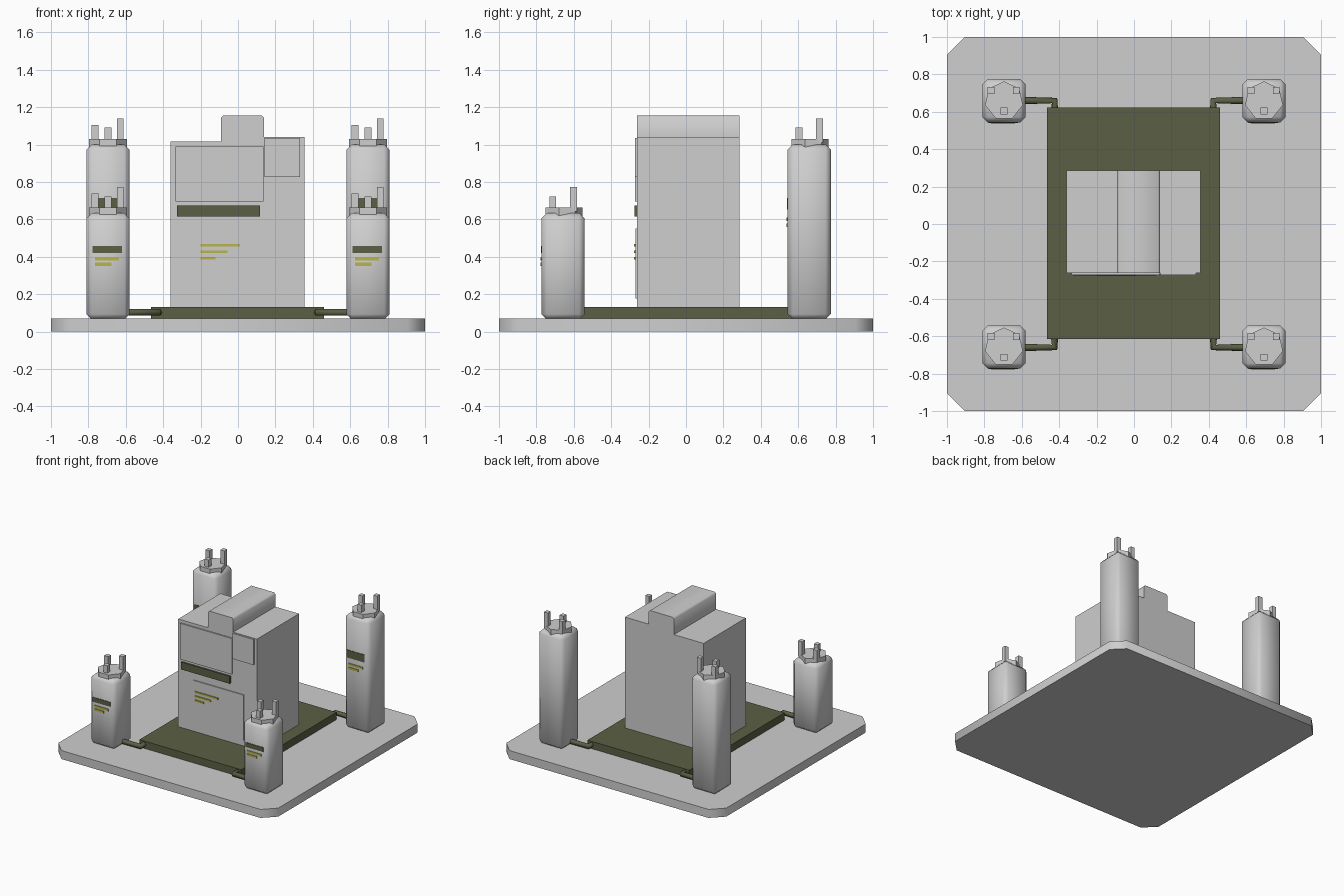
import bpy, bmesh, math

if "Cube" in bpy.data.objects:
    bpy.data.objects.remove(bpy.data.objects["Cube"])


def material(name, rgb):
    m = bpy.data.materials.new(name)
    m.diffuse_color = (*rgb, 1)
    m.use_nodes = True
    m.node_tree.nodes["Principled BSDF"].inputs["Base Color"].default_value = m.diffuse_color
    return m


GREY = material("light grey", (0.62, 0.62, 0.62))
OLIVE = material("olive green", (0.105, 0.115, 0.058))
YELLOW = material("mustard yellow", (0.48, 0.46, 0.075))


def finish(bm, name, mat, smooth_angle=None):
    bmesh.ops.recalc_face_normals(bm, faces=bm.faces)
    me = bpy.data.meshes.new(name)
    bm.to_mesh(me)
    bm.free()
    ob = bpy.data.objects.new(name, me)
    bpy.context.collection.objects.link(ob)
    me.materials.append(mat)
    if smooth_angle:
        bpy.ops.object.select_all(action='DESELECT')
        ob.select_set(True)
        bpy.context.view_layer.objects.active = ob
        bpy.ops.object.shade_smooth_by_angle(angle=math.radians(smooth_angle))
    return ob


def box(name, mat, x0, x1, y0, y1, z0, z1, bevel=0):
    bm = bmesh.new()
    bmesh.ops.create_cube(bm, size=1)
    for v in bm.verts:
        v.co = ((x0 + x1) / 2 + v.co.x * (x1 - x0),
                (y0 + y1) / 2 + v.co.y * (y1 - y0),
                (z0 + z1) / 2 + v.co.z * (z1 - z0))
    if bevel:
        bmesh.ops.bevel(bm, geom=bm.edges[:], offset=bevel, segments=1,
                        affect='EDGES', profile=0.5)
    return finish(bm, name, mat, 80 if bevel else None)


def extrude(name, mat, points, direction, smooth_angle=None):
    bm = bmesh.new()
    face = bm.faces.new([bm.verts.new(p) for p in points])
    r = bmesh.ops.extrude_face_region(bm, geom=[face])
    moved = [g for g in r["geom"] if isinstance(g, bmesh.types.BMVert)]
    bmesh.ops.translate(bm, verts=moved, vec=direction)
    # extrusion keeps the start face as the closed bottom
    if not face.is_valid or len([f for f in bm.faces if len(f.verts) == len(points)]) < 2:
        bm.verts.ensure_lookup_table()
        bm.faces.new(bm.verts[:len(points)])
    return finish(bm, name, mat, smooth_angle)


# Base slab with cut corners
c = 0.905
extrude("base_slab", GREY,
        [(-c, -1, 0), (c, -1, 0), (1, -c, 0), (1, c, 0),
         (c, 1, 0), (-c, 1, 0), (-1, c, 0), (-1, -c, 0)], (0, 0, 0.07), 50)

# Raised pad under the main block
box("floor_pad", OLIVE, -0.465, 0.46, -0.615, 0.622, 0.06, 0.13)

# Main block with stepped roof and softened ridge
b = 0.012
profile = [(-0.36, 0.12), (0.355, 0.12), (0.355, 1.04), (0.14, 1.04),
           (0.14, 1.155 - b), (0.14 - b, 1.155), (-0.09 + b, 1.155),
           (-0.09, 1.155 - b), (-0.09, 1.015), (-0.36, 1.015)]
extrude("main_block", GREY, [(x, -0.262, z) for x, z in profile],
        (0, 0.547, 0), 50)

# Front panels, stripe and marking bars
box("upper_panel", GREY, -0.335, 0.135, -0.273, -0.26, 0.695, 0.99)
box("corner_panel", GREY, 0.142, 0.332, -0.273, -0.26, 0.825, 1.035)
box("lower_panel", GREY, -0.215, 0.24, -0.27, -0.26, 0.177, 0.552)
box("front_stripe", OLIVE, -0.325, 0.118, -0.276, -0.26, 0.615, 0.675)
for i, x1 in enumerate((0.01, -0.055, -0.12)):
    z = 0.454 - 0.035 * i
    box(f"marking_bar_{i}", YELLOW, -0.2, x1, -0.278, -0.268, z, z + 0.014)


def tower(name, cx, cy, top, stripe, bars):
    # Smooth chamfered body
    box(name + "_body", GREY, cx - 0.115, cx + 0.115, cy - 0.115, cy + 0.115,
        0.065, top - 0.03, 0.028)
    # Seven-sided cap
    ring = [(cx + 0.104 * math.sin(2 * math.pi * k / 7),
             cy + 0.104 * math.cos(2 * math.pi * k / 7), top - 0.055)
            for k in range(7)]
    extrude(name + "_cap", GREY, ring, (0, 0, 0.055))
    # Three square stacks
    for i, (dx, dy, h) in enumerate(((-0.069, 0.055, 0.075),
                                     (0, -0.055, 0.06), (0.066, 0.055, 0.11))):
        box(f"{name}_stack_{i}", GREY, cx + dx - 0.018, cx + dx + 0.018,
            cy + dy - 0.018, cy + dy + 0.018, top - 0.02, top + h)
    # Stripe and marking bars on the front
    y = cy - 0.115
    box(name + "_stripe", OLIVE, cx - 0.083, cx + 0.076, y - 0.004, y + 0.004, *stripe)
    for i, (x1, z) in enumerate(zip((0.06, 0.018), bars)):
        box(f"{name}_bar_{i}", YELLOW, cx - 0.07, cx + x1, y - 0.006, y + 0.003, z, z + 0.017)


def pipe(name, sx, sy):
    # Elbow pipe from tower to pad
    cu = bpy.data.curves.new(name, 'CURVE')
    cu.dimensions = '3D'
    cu.bevel_depth = 0.02
    cu.bevel_resolution = 1
    cu.use_fill_caps = True
    sp = cu.splines.new('POLY')
    path = ((0.6, 0.66), (0.425, 0.66), (0.425, 0.6))
    sp.points.add(len(path) - 1)
    for p, (x, y) in zip(sp.points, path):
        p.co = (sx * x, sy * y, 0.102, 1)
    ob = bpy.data.objects.new(name, cu)
    bpy.context.collection.objects.link(ob)
    cu.materials.append(OLIVE)


for sx, side in ((-1, "left"), (1, "right")):
    tower(f"front_{side}_tower", sx * 0.695, -0.657, 0.663, (0.42, 0.457), (0.379, 0.351))
    tower(f"rear_{side}_tower", sx * 0.695, 0.659, 1.03, (0.652, 0.715), (0.592, 0.56))
    pipe(f"front_{side}_pipe", sx, -1)
    pipe(f"rear_{side}_pipe", sx, 1)
